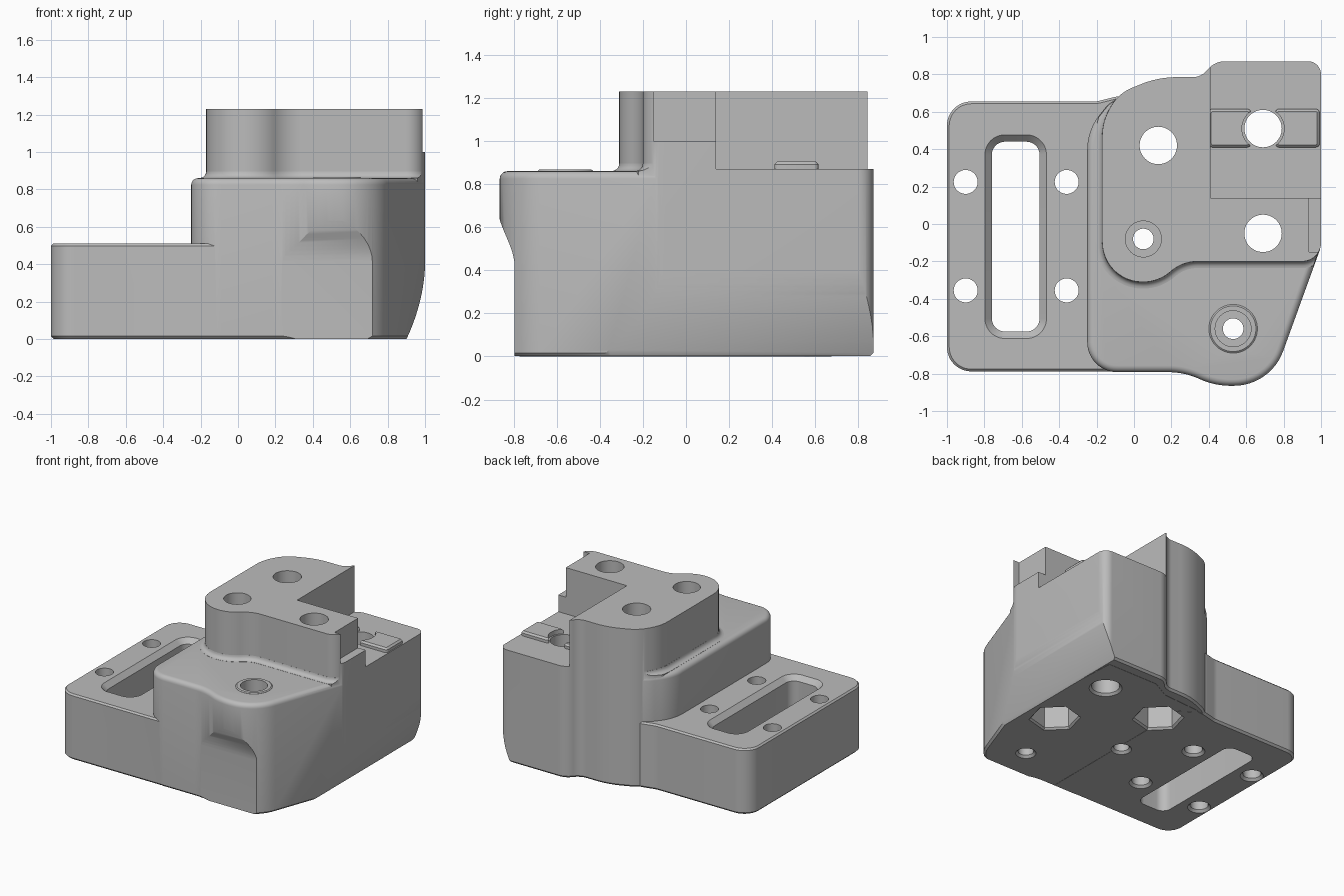
import bpy, bmesh, math
from mathutils import Vector

if "Cube" in bpy.data.objects:
    bpy.data.objects.remove(bpy.data.objects["Cube"], do_unlink=True)

grey = bpy.data.materials.new("plain grey")
grey.use_nodes = True
COLOUR = (0.5, 0.5, 0.5, 1)
grey.diffuse_color = COLOUR
grey.node_tree.nodes["Principled BSDF"].inputs["Base Color"].default_value = COLOUR


def rounded(corners, steps=12):
    """Counter-clockwise polygon of (x, y, radius) corners turned into an outline."""
    out = []
    for i, (x, y, r) in enumerate(corners):
        p = Vector((x, y))
        a = (Vector(corners[i - 1][:2]) - p).normalized()
        b = (Vector(corners[(i + 1) % len(corners)][:2]) - p).normalized()
        if r == 0:
            out.append(p)
            continue
        half = a.angle(b) / 2
        centre = p + (a + b).normalized() * r / math.sin(half)
        start = p + a * r / math.tan(half) - centre
        end = p + b * r / math.tan(half) - centre
        sweep = math.atan2(start.x * end.y - start.y * end.x, start.dot(end))
        for k in range(steps + 1):
            t = sweep * k / steps
            c, s = math.cos(t), math.sin(t)
            out.append(centre + Vector((start.x * c - start.y * s, start.x * s + start.y * c)))
    return out


def ngon(x, y, r, n=48, turn=0):
    return [Vector((x + r * math.cos(turn + math.tau * k / n),
                    y + r * math.sin(turn + math.tau * k / n))) for k in range(n)]


def inset(outline, d):
    out = []
    for i, p in enumerate(outline):
        e1 = (p - outline[i - 1]).normalized()
        e2 = (outline[(i + 1) % len(outline)] - p).normalized()
        n1, n2 = Vector((-e1.y, e1.x)), Vector((-e2.y, e2.x))
        out.append(p + (n1 + n2) * d / (1 + n1.dot(n2)))
    return out


def loft(name, outline, levels, axis="z"):
    """Stack the outline at each (height, inset) level and close both ends."""
    place = {"z": lambda u, v, w: (u, v, w),
             "y": lambda u, v, w: (u, w, v),
             "x": lambda u, v, w: (w, u, v)}[axis]
    bm = bmesh.new()
    rings = [[bm.verts.new(place(p.x, p.y, h)) for p in inset(outline, d)] for h, d in levels]
    n = len(outline)
    for lo, hi in zip(rings, rings[1:]):
        for i in range(n):
            j = (i + 1) % n
            bm.faces.new((lo[i], lo[j], hi[j], hi[i]))
    bm.faces.new(rings[0][::-1])
    bm.faces.new(rings[-1])
    bmesh.ops.recalc_face_normals(bm, faces=bm.faces)
    mesh = bpy.data.meshes.new(name)
    bm.to_mesh(mesh)
    bm.free()
    mesh.materials.append(grey)
    obj = bpy.data.objects.new(name, mesh)
    bpy.context.collection.objects.link(obj)
    return obj


def box(name, x0, x1, y0, y1, z0, z1):
    corners = [(x0, y0, 0), (x1, y0, 0), (x1, y1, 0), (x0, y1, 0)]
    return loft(name, rounded(corners), [(z0, 0), (z1, 0)])


def combine(target, tool, operation):
    """Apply a boolean and discard the tool object."""
    mod = target.modifiers.new("combine", "BOOLEAN")
    mod.operation, mod.object, mod.solver = operation, tool, "EXACT"
    bpy.context.view_layer.update()
    mesh = bpy.data.meshes.new_from_object(
        target.evaluated_get(bpy.context.evaluated_depsgraph_get()))
    target.modifiers.clear()
    target.data = mesh
    bpy.data.objects.remove(tool, do_unlink=True)


def smooth(obj):
    bpy.ops.object.select_all(action="DESELECT")
    obj.select_set(True)
    bpy.context.view_layer.objects.active = obj
    bpy.ops.object.shade_smooth_by_angle(angle=math.radians(30))


# Outlines of the three stacked bodies
flange_outline = rounded([(-1, -.788, .13), (.1, -.788, 0), (.1, .6, 0), (-.03, .69, 0),
                          (-.1, .68, .05), (-.2, .655, .15), (-1, .655, .13)])
body_outline = rounded([(-.25, -.792, .16), (.27, -.792, .4), (.43, -.865, .4),
                        (.73, -.865, .28), (.997, -.13, .04), (.94, .05, 0), (.9, .8, 0),
                        (.45, .8, 0), (.3, .72, 0), (0, .7, 0), (-.12, .665, .2),
                        (-.25, .5, .3)])
tower_outline = rounded([(-.17, -.31, .215), (.13, -.31, .22), (.26, -.2, .22), (1, -.2, .1),
                         (1, .87, .07), (.43, .87, .12), (.36, .785, .1), (.13, .785, .5),
                         (-.08, .7, .22), (-.17, .55, .3)])

# Main housing: body with a rounded top edge, flange and tower
EDGE = .035
body_levels = [(.001, .015), (.016, 0)]
for k in range(6):
    t = math.pi / 2 * k / 5
    body_levels.append((.86 - EDGE + EDGE * math.sin(t), EDGE * (1 - math.cos(t))))
housing = loft("housing", body_outline, body_levels)

# The bulge on the front fades out towards the bottom
scoop = [(-1.1, -.1), (-.796, -.1), (-.796, .42)]
for k in range(1, 13):
    t = k / 12
    scoop.append((-.796 - .08 * t * t * (3 - 2 * t), .42 + .28 * t))
scoop.append((-1.1, .7))
combine(housing, loft("front_scoop", [Vector(p) for p in scoop], [(-.5, 0), (1.2, 0)], "x"),
        "DIFFERENCE")

combine(housing, loft("flange", flange_outline, [(0, .015), (.015, 0), (.498, 0), (.51, .012)]),
        "UNION")
combine(housing, loft("tower", tower_outline, [(.002, .015), (.017, 0), (1.23, 0)]), "UNION")

# Fillet where the tower rises from the body, kept within the body footprint
fillet_levels = [(.84, -EDGE)]
for k in range(6):
    t = math.pi / 2 * k / 5
    fillet_levels.append((.861 + EDGE * (1 - math.cos(t)), -EDGE * (1 - math.sin(t)) - .0005))
fillet = loft("tower_fillet", tower_outline, fillet_levels)
combine(fillet, loft("fillet_limit", body_outline, [(.8, .004), (1, .004)]), "INTERSECT")
combine(housing, fillet, "UNION")

# Raised rim around the front screw
combine(housing, loft("screw_rim", ngon(.53, -.56, .13), [(.83, 0), (.861, 0), (.867, .008)]),
        "UNION")

# Curved undercut on the outer side
side = [(1.2, -.1), (.877, -.1)]
for k in range(15):
    z = .43 * k / 14
    side.append((1.001 - (.43 - z) ** 2 * .54, z))
side.append((1.2, .43))
combine(housing, loft("side_undercut", [Vector(p) for p in side], [(-1, 0), (1, 0)], "y"),
        "DIFFERENCE")

# Sensor seat and end notch in the tower
combine(housing, box("seat_cut", .41, 1.2, .14, 1.1, .87, 1.4), "DIFFERENCE")
combine(housing, box("notch_cut", .935, 1.2, -.15, .3, 1.0, 1.4), "DIFFERENCE")

# Slot through the flange with a wide top chamfer
slot = rounded([(-.76, -.575, .07), (-.505, -.575, .07), (-.505, .44, .07), (-.76, .44, .07)])
combine(housing, loft("slot", slot, [(-.1, 0), (.473, 0), (.52, -.047)]), "DIFFERENCE")


def bore(x, y, r, top, head=None, floor=0):
    """Through hole with a bottom chamfer and an optional wide head recess."""
    levels = [(-.01, -.028), (.018, 0)]
    if head:
        levels += [(floor, 0), (floor, r - head), (top, r - head)]
    else:
        levels.append((top, 0))
    combine(housing, loft("bore", ngon(x, y, r), levels), "DIFFERENCE")


for x in (-.9, -.36):
    for y in (.225, -.355):
        bore(x, y, .064, .7)
bore(.53, -.56, .055, 1, .096, .6)
bore(.05, -.08, .055, 1.4, .096, .6)
bore(.69, .51, .1, 1.4)

# Bolt holes ending in hexagonal nut pockets
for x, y in ((.13, .42), (.69, -.05)):
    bore(x, y, .1, 1.4)
    combine(housing, loft("nut_pocket", ngon(x, y, .17, 6, math.radians(135)),
                          [(-.01, -.022), (.015, 0), (.28, 0)]), "DIFFERENCE")
smooth(housing)

# Locating pads either side of the seat hole
for name, x0, x1 in (("inner_pad", .40, .625), ("outer_pad", .755, .992)):
    outline = rounded([(x0, .41, .02), (x1, .41, .02), (x1, .615, .02), (x0, .615, .02)], 4)
    pad = loft(name, outline, [(.86, 0), (.892, 0), (.905, .013)])
    combine(pad, loft("pad_relief", ngon(.69, .51, .113), [(.8, 0), (1, 0)]), "DIFFERENCE")
    smooth(pad)
